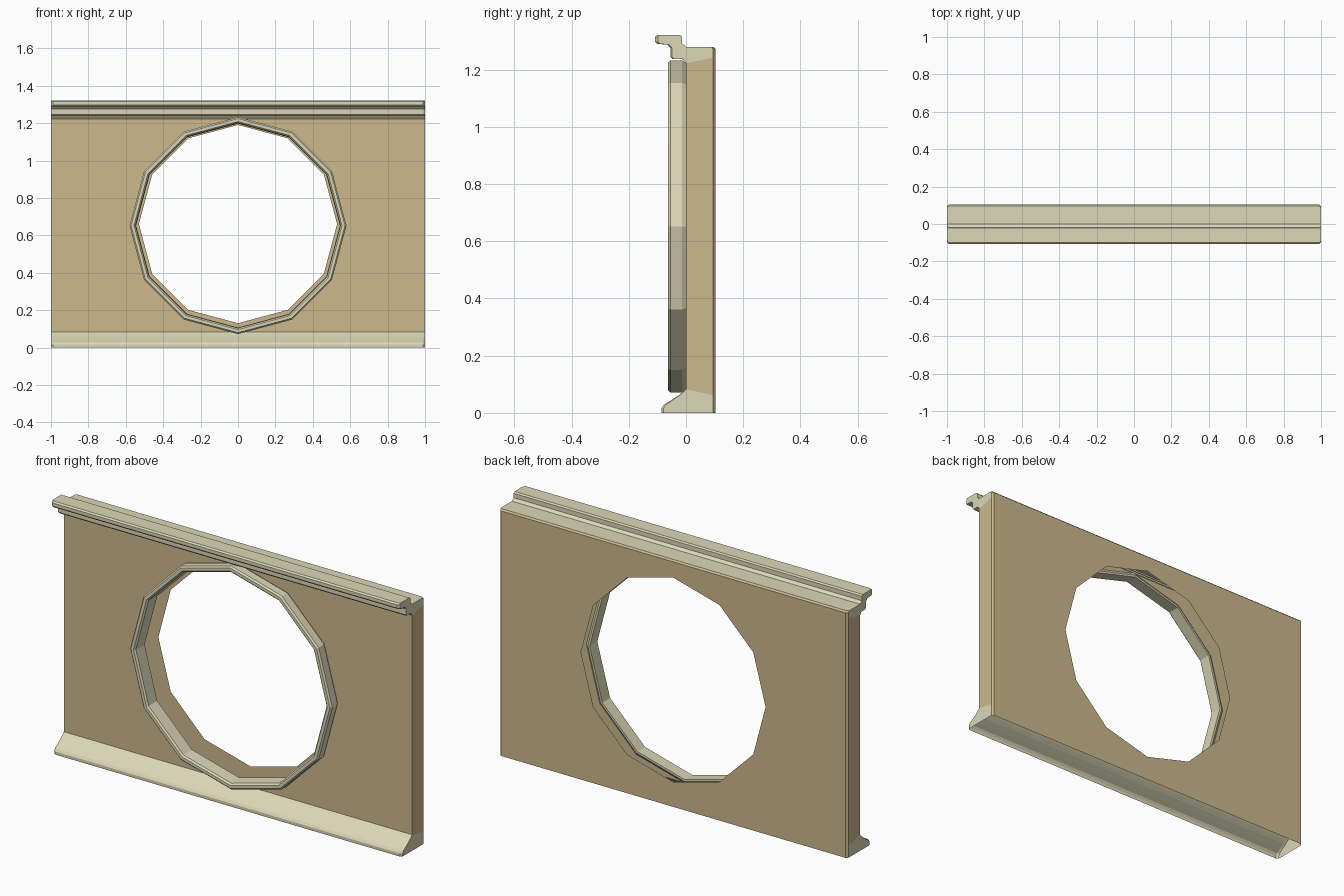
import bpy, bmesh, math

if "Cube" in bpy.data.objects:
    bpy.data.objects.remove(bpy.data.objects["Cube"])


def material(name, rgb):
    m = bpy.data.materials.new(name)
    m.diffuse_color = (*rgb, 1)
    m.use_nodes = True
    m.node_tree.nodes["Principled BSDF"].inputs["Base Color"].default_value = m.diffuse_color
    return m


tan = material("tan plaster", (0.61, 0.485, 0.265))
cream = material("cream trim", (0.716, 0.68, 0.475))


def finish(bm, name, mats):
    bmesh.ops.remove_doubles(bm, verts=bm.verts, dist=1e-5)
    bmesh.ops.recalc_face_normals(bm, faces=bm.faces)
    me = bpy.data.meshes.new(name)
    bm.to_mesh(me)
    bm.free()
    for m in mats:
        me.materials.append(m)
    ob = bpy.data.objects.new(name, me)
    bpy.context.collection.objects.link(ob)
    return ob


def face(bm, pts, mat=0):
    f = bm.faces.new([bm.verts.new(p) for p in pts])
    f.material_index = mat
    return f


# Wall cross-section (y, z): back, moulded top, front, flared base
back = [(0.104, 0), (0.104, 0.062), (0.104, 1.243), (0.104, 1.272)]
top = [(0.096, 1.28), (0, 1.28), (-0.015, 1.292), (-0.015, 1.315),
       (-0.022, 1.322), (-0.1, 1.322), (-0.108, 1.315), (-0.108, 1.298),
       (-0.1, 1.29), (-0.066, 1.288), (-0.054, 1.276), (-0.054, 1.245),
       (-0.046, 1.237), (-0.012, 1.237), (0, 1.222)]
base = [(0, 0.083), (-0.012, 0.072), (-0.03, 0.058), (-0.055, 0.042),
        (-0.078, 0.028), (-0.086, 0.016), (-0.086, 0)]
prof = back + top + base
BACK_SHEET = 1
FRONT_SHEET = len(back) + len(top) - 1
TAN = {0, 1, 2, 3, FRONT_SHEET}
stations = [-1, -0.99, 0, 0.99, 1]


def section(x, p):
    k = 0.91 if abs(x) == 1 else 1  # small chamfer at both ends
    return (x, p[0] * k, p[1])


def pierced_sheet(bm, y, z0, z1, r, zc):
    # flat sheet with a twelve-sided opening, made as two halves
    for s in (-1, 1):
        arc = [(s * r * math.sin(i * math.pi / 6), y, zc - r * math.cos(i * math.pi / 6))
               for i in range(7)]
        face(bm, [(0, y, z0)] + arc + [(0, y, z1), (s * 0.99, y, z1), (s * 0.99, y, z0)])


bm = bmesh.new()
for i in range(len(prof) - 1):
    a, b = prof[i], prof[i + 1]
    sheet = i in (BACK_SHEET, FRONT_SHEET)
    for j in range(4):
        if sheet and j in (1, 2):
            continue
        x0, x1 = stations[j], stations[j + 1]
        face(bm, [section(x0, a), section(x1, a), section(x1, b), section(x0, b)],
             0 if i in TAN else 1)
pierced_sheet(bm, 0.104, 0.062, 1.243, 0.53, 0.66)
pierced_sheet(bm, 0, 0.083, 1.222, 0.556, 0.652)
# End caps: cream at top and base, tan between; the underside stays open
for x in (-1, 1):
    face(bm, [section(x, p) for p in back[:2] + base], 1)
    face(bm, [section(x, p) for p in (back[1], back[2], top[-1], base[0])], 0)
    face(bm, [section(x, p) for p in back[2:] + top], 1)
finish(bm, "wall_shell", [tan, cream])

# Twelve-sided window surround
ring = [(0.572, 0.0), (0.58, -0.014), (0.58, -0.055), (0.572, -0.063),
        (0.556, -0.063), (0.548, -0.055), (0.545, 0.012), (0.556, 0.012)]
bm = bmesh.new()


def ring_point(p, i):
    a = i * math.pi / 6
    return (p[0] * math.sin(a), p[1], 0.652 + p[0] * math.cos(a))


for i in range(12):
    for p, q in zip(ring, ring[1:] + ring[:1]):
        face(bm, [ring_point(p, i), ring_point(p, i + 1), ring_point(q, i + 1), ring_point(q, i)])
finish(bm, "window_surround", [cream])
